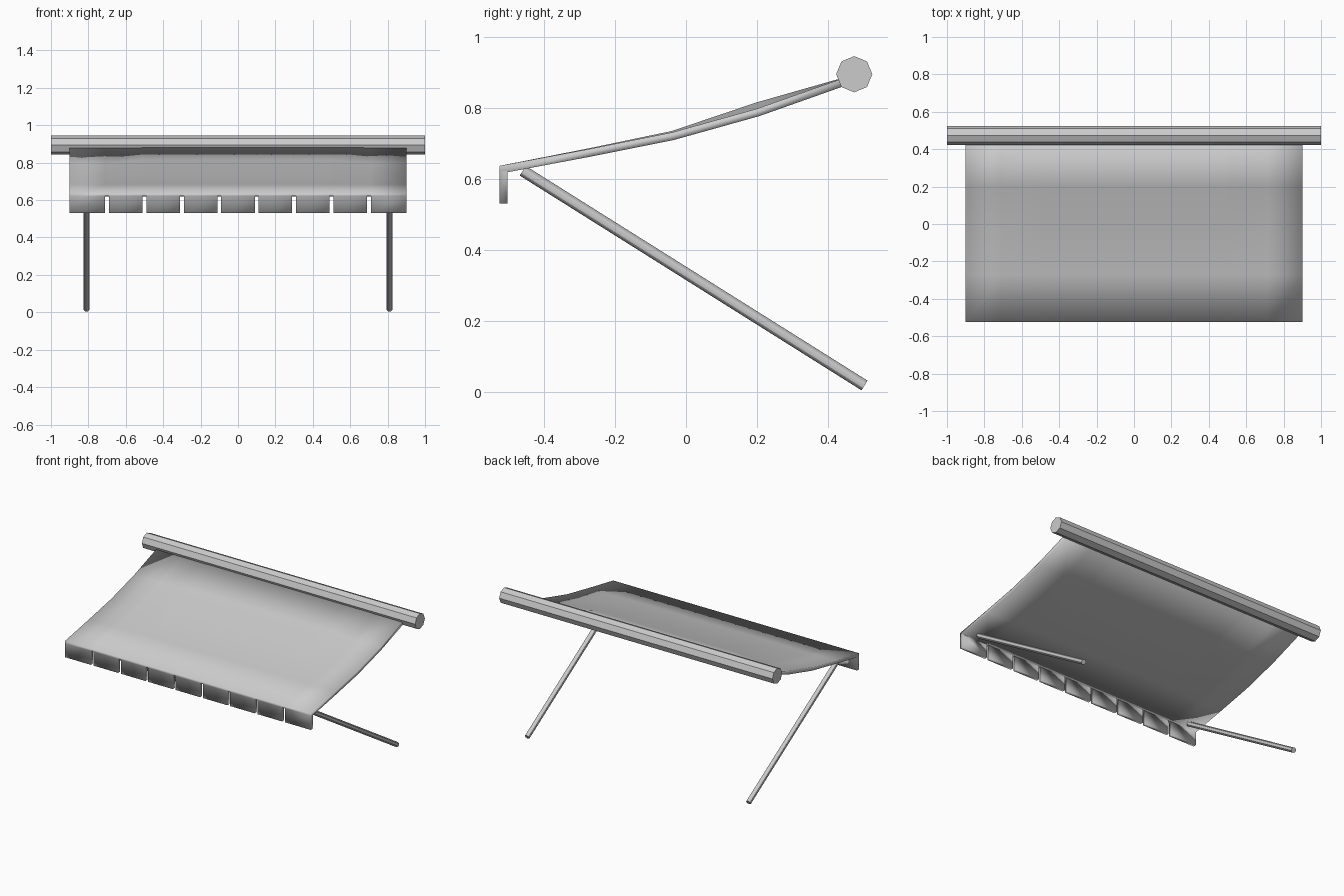
import bpy
import bmesh
from mathutils import Vector

if "Cube" in bpy.data.objects:
    bpy.data.objects.remove(bpy.data.objects["Cube"])

grey = bpy.data.materials.new("light_grey")
grey.use_nodes = True
grey.diffuse_color = (0.6, 0.6, 0.6, 1)
grey.node_tree.nodes["Principled BSDF"].inputs["Base Color"].default_value = (0.6, 0.6, 0.6, 1)


def rod(name, start, end, radius, sides, smooth):
    """Closed cylinder between two points."""
    start, end = Vector(start), Vector(end)
    axis = end - start
    bpy.ops.mesh.primitive_cylinder_add(
        vertices=sides, radius=radius, depth=axis.length, location=(start + end) / 2,
        rotation=axis.to_track_quat("Z", "Y").to_euler())
    obj = bpy.context.object
    obj.name = name
    obj.data.materials.append(grey)
    if smooth:
        bpy.ops.object.shade_smooth_by_angle()
    return obj


# Roller along the wall and the two slanted support arms
rod("roller", (-1, 0.474, 0.894), (1, 0.474, 0.894), 0.051, 8, False)
for side, x in (("left", 0.81), ("right", -0.81)):
    rod(side + "_support_arm", (x, -0.46, 0.622), (x, 0.503, 0.017), 0.016, 12, True)

# Canopy cloth: side profile (y, z, bulge) from valance hem up to the roller
profile = [(-0.525, 0.53, 0), (-0.525, 0.622, 0), (-0.525, 0.636, 0),
           (-0.27, 0.684, 0.002), (-0.04, 0.73, 0.004),
           (0.2, 0.797, 0.018), (0.46, 0.889, 0)]
slits = [-0.7 + 0.2 * i for i in range(8)]
columns = [-0.9] + [s + d for s in slits for d in (-0.01, 0.01)] + [0.9]

bm = bmesh.new()
grid = [[bm.verts.new((x, y, z + (bulge if abs(x) < 0.6 else 0))) for x in columns]
        for y, z, bulge in profile]
for r in range(len(profile) - 1):
    for c in range(len(columns) - 1):
        if r == 0 and c % 2 == 1:
            continue  # open slit in the valance
        bm.faces.new((grid[r][c], grid[r][c + 1], grid[r + 1][c + 1], grid[r + 1][c]))
bm.normal_update()
mesh = bpy.data.meshes.new("canopy")
bm.to_mesh(mesh)
bm.free()
mesh.materials.append(grey)
canopy = bpy.data.objects.new("canopy", mesh)
bpy.context.collection.objects.link(canopy)
for poly in mesh.polygons:
    poly.use_smooth = True
thickness = canopy.modifiers.new("cloth_thickness", "SOLIDIFY")
thickness.thickness = 0.022
thickness.offset = -1
thickness.use_even_offset = True
